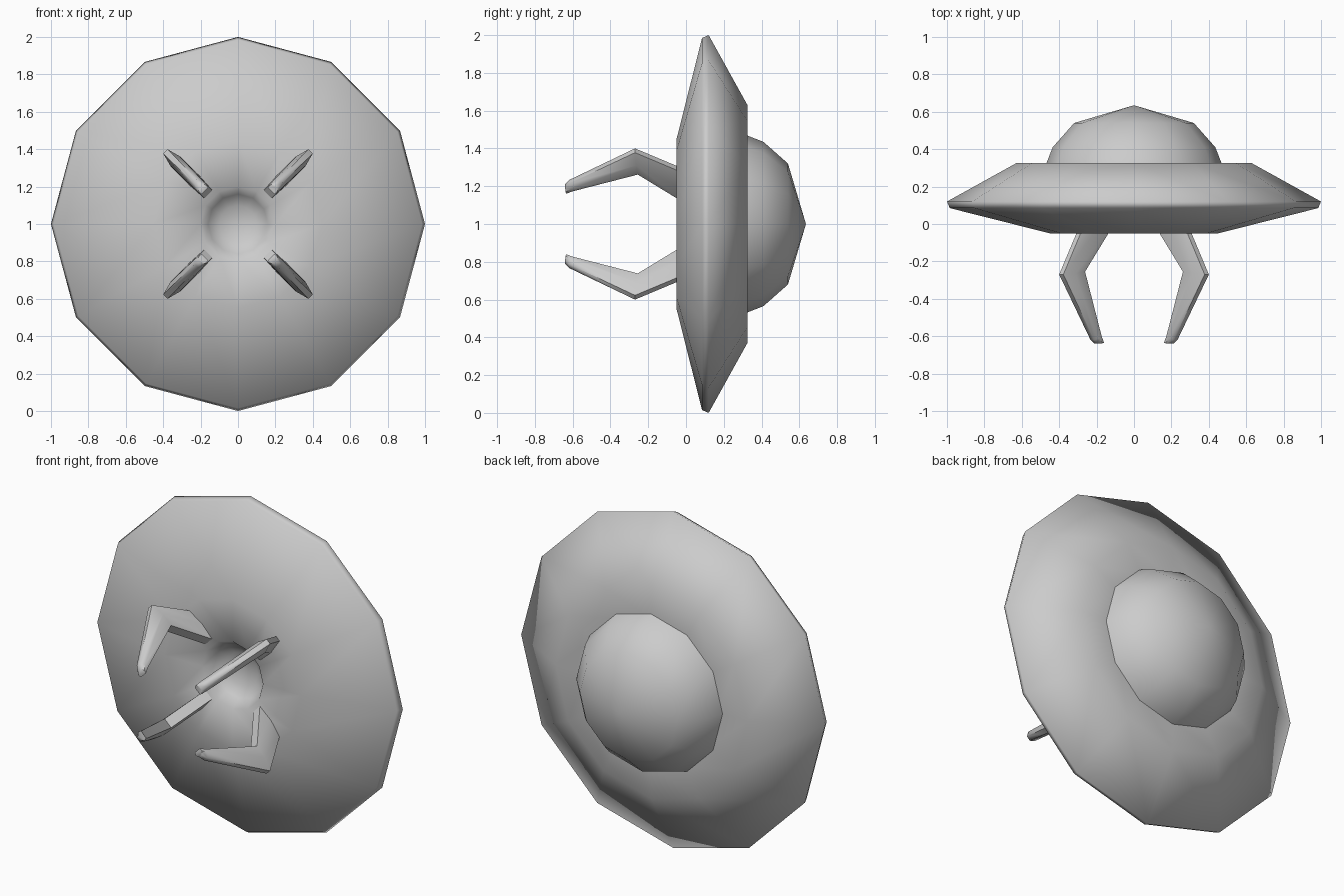
import bpy, math
from mathutils import Vector

cube = bpy.data.objects.get("Cube")
if cube:
    bpy.data.objects.remove(cube, do_unlink=True)

SIDES = 12
CENTRE = Vector((0, 0, 1))

grey = bpy.data.materials.new("plain_grey")
grey.use_nodes = True
grey.diffuse_color = (0.6, 0.6, 0.6, 1)
grey.node_tree.nodes["Principled BSDF"].inputs["Base Color"].default_value = (0.6, 0.6, 0.6, 1)


def make(name, verts, faces, angle):
    """Build a mesh object with smooth shading below the given angle."""
    mesh = bpy.data.meshes.new(name)
    mesh.from_pydata(verts, [], faces)
    mesh.materials.append(grey)
    obj = bpy.data.objects.new(name, mesh)
    bpy.context.collection.objects.link(obj)
    bpy.ops.object.select_all(action='DESELECT')
    obj.select_set(True)
    bpy.context.view_layer.objects.active = obj
    bpy.ops.object.mode_set(mode='EDIT')
    bpy.ops.mesh.select_all(action='SELECT')
    bpy.ops.mesh.normals_make_consistent(inside=False)
    bpy.ops.object.mode_set(mode='OBJECT')
    if angle >= 180:
        bpy.ops.object.shade_smooth()
    else:
        bpy.ops.object.shade_smooth_by_angle(angle=math.radians(angle))
    return obj


def lathe(name, profile, angle):
    """Spin (radius, y) points round the y axis; radius 0 makes a pole."""
    verts, rings, faces = [], [], []
    for r, y in profile:
        start, count = len(verts), SIDES if r else 1
        rings.append([start + k % count for k in range(SIDES + 1)])
        for k in range(count):
            a = math.tau * k / SIDES
            verts.append(CENTRE + Vector((r * math.cos(a), y, r * math.sin(a))))
    for lo, hi in zip(rings, rings[1:]):
        for k in range(SIDES):
            loop = [lo[k], lo[k + 1], hi[k + 1], hi[k]]
            faces.append(list(dict.fromkeys(loop)))
    return make(name, verts, faces, angle)


# Saucer hull, from the front recess round the rim to the back
lathe("saucer_hull", [(0, 0.06), (0.1, 0.045), (0.16, 0.01), (0.2, -0.05),
                      (0.45, -0.05), (0.985, 0.085), (1, 0.12),
                      (0.63, 0.325), (0.44, 0.325), (0, 0.325)], 180)

# Cabin dome on the back
lathe("cabin_dome", [(0.47, 0.32), (0.435, 0.41), (0.32, 0.54), (0, 0.635)], 180)

# Bent claws: each station is (outer radius, outer y, inner radius, inner y, width)
STATIONS = [(0.39, 0.0, 0.18, 0.0, 1.0),
            (0.55, -0.27, 0.4, -0.255, 1.0),
            (0.315, -0.62, 0.27, -0.6, 0.85),
            (0.285, -0.64, 0.25, -0.635, 0.8)]
# Cross-section: (share of the way from outer to inner edge, half width)
SECTION = [(0, 0.016), (0.5, 0.036), (1, 0.03),
           (1, -0.03), (0.5, -0.036), (0, -0.016)]


def claw(name, sx, sz):
    out = Vector((sx, 0, sz)).normalized()
    side = Vector((-sz, 0, sx)).normalized()
    n, verts, faces = len(SECTION), [], []
    for ro, yo, ri, yi, width in STATIONS:
        for t, w in SECTION:
            r, y = ro + (ri - ro) * t, yo + (yi - yo) * t
            verts.append(CENTRE + out * r + Vector((0, y, 0)) + side * w * width)
    for s in range(len(STATIONS) - 1):
        for k in range(n):
            j = (k + 1) % n
            faces.append((s * n + k, s * n + j, s * n + n + j, s * n + n + k))
    faces.append(range(n))
    faces.append(range(len(verts) - n, len(verts)))
    make(name, verts, [tuple(f) for f in faces], 50)


for sx, x_name in ((1, "left"), (-1, "right")):
    for sz, z_name in ((1, "upper"), (-1, "lower")):
        claw(f"{z_name}_{x_name}_claw", sx, sz)
